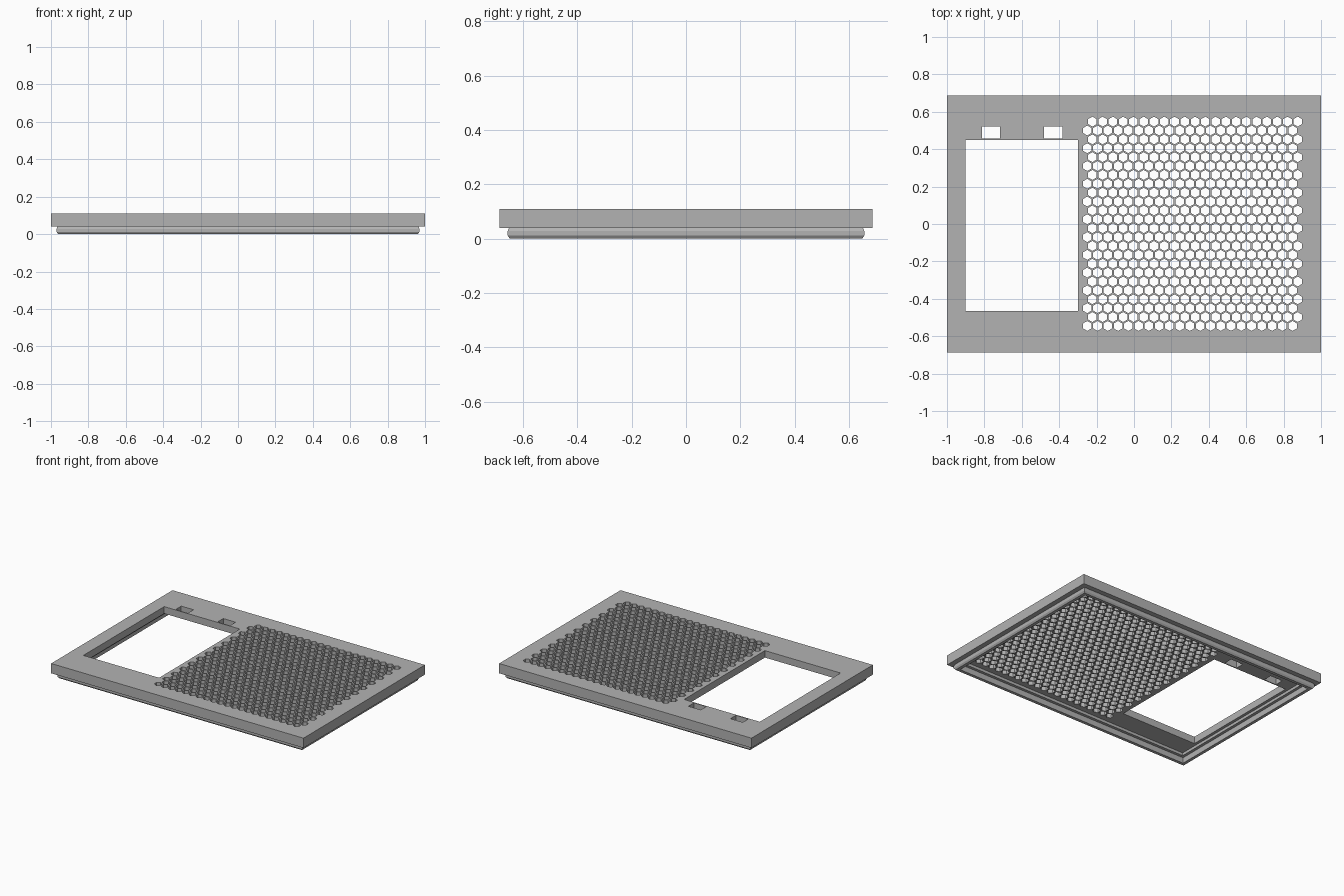
import bpy, bmesh, math
from mathutils import Matrix

cube = bpy.data.objects.get("Cube")
if cube:
    bpy.data.objects.remove(cube, do_unlink=True)

HALF_X, HALF_Y, TOP = 1.0, 0.687, 0.11

grey = bpy.data.materials.new("mid_grey")
grey.use_nodes = True
colour = (0.45, 0.45, 0.45, 1)
grey.diffuse_color = colour
grey.node_tree.nodes["Principled BSDF"].inputs["Base Color"].default_value = colour


def make_object(name, bm):
    bmesh.ops.recalc_face_normals(bm, faces=bm.faces)
    mesh = bpy.data.meshes.new(name)
    bm.to_mesh(mesh)
    bm.free()
    mesh.materials.append(grey)
    obj = bpy.data.objects.new(name, mesh)
    bpy.context.collection.objects.link(obj)
    return obj


def add_box(bm, x0, x1, y0, y1, z0, z1):
    centre = Matrix.Translation(((x0 + x1) / 2, (y0 + y1) / 2, (z0 + z1) / 2))
    size = Matrix.Diagonal((x1 - x0, y1 - y0, z1 - z0, 1))
    bmesh.ops.create_cube(bm, size=1, matrix=centre @ size)


def cut(target, cutter):
    mod = target.modifiers.new("cut", 'BOOLEAN')
    mod.operation = 'DIFFERENCE'
    mod.solver = 'EXACT'
    mod.object = cutter
    bpy.context.view_layer.objects.active = target
    bpy.ops.object.modifier_apply(modifier=mod.name)
    bpy.data.objects.remove(cutter, do_unlink=True)


# Cover: rim, overhang, snap lip with bead, inner ledge and recessed ceiling
profile = [(0, TOP), (0, 0.04), (0.035, 0.04), (0.03, 0.028), (0.03, 0.012),
           (0.038, 0), (0.06, 0), (0.06, 0.04), (0.08, 0.04), (0.08, 0.06)]
bm = bmesh.new()
rings = []
for inset, z in profile:
    x, y = HALF_X - inset, HALF_Y - inset
    rings.append([bm.verts.new((sx * x, sy * y, z))
                  for sx, sy in ((-1, -1), (1, -1), (1, 1), (-1, 1))])
for a, b in zip(rings, rings[1:]):
    for i in range(4):
        j = (i + 1) % 4
        bm.faces.new((a[i], a[j], b[j], b[i]))
bm.faces.new(rings[0])
bm.faces.new(rings[-1])
cover = make_object("vent_cover", bm)

# Window opening and the two clip slots behind it
bm = bmesh.new()
add_box(bm, -0.9, -0.3, -0.465, 0.45, -0.1, 0.3)
for x in (-0.765, -0.432):
    add_box(bm, x - 0.049, x + 0.049, 0.457, 0.52, -0.1, 0.3)
cut(cover, make_object("opening_cutter", bm))

# Staggered grid of hexagonal vent holes
bm = bmesh.new()
PITCH, ROW = 0.0549, 0.0475
for row in range(24):
    for col in range(21):
        x = -0.25 + PITCH * (col + 0.5 * (row % 2))
        y = -0.545 + ROW * row
        place = Matrix.Translation((x, y, 0.1)) @ Matrix.Rotation(math.pi / 6, 4, 'Z')
        # align a corner with the y axis
        bmesh.ops.create_circle(bm, cap_ends=True, segments=6, radius=0.0265,
                                matrix=place @ Matrix.Rotation(math.pi / 6, 4, 'Z'))
solid = bmesh.ops.extrude_face_region(bm, geom=bm.faces[:])
bmesh.ops.translate(bm, vec=(0, 0, 0.1),
                    verts=[v for v in solid["geom"] if isinstance(v, bmesh.types.BMVert)])
bmesh.ops.translate(bm, vec=(0, 0, -0.08), verts=bm.verts)
cut(cover, make_object("hole_cutter", bm))
